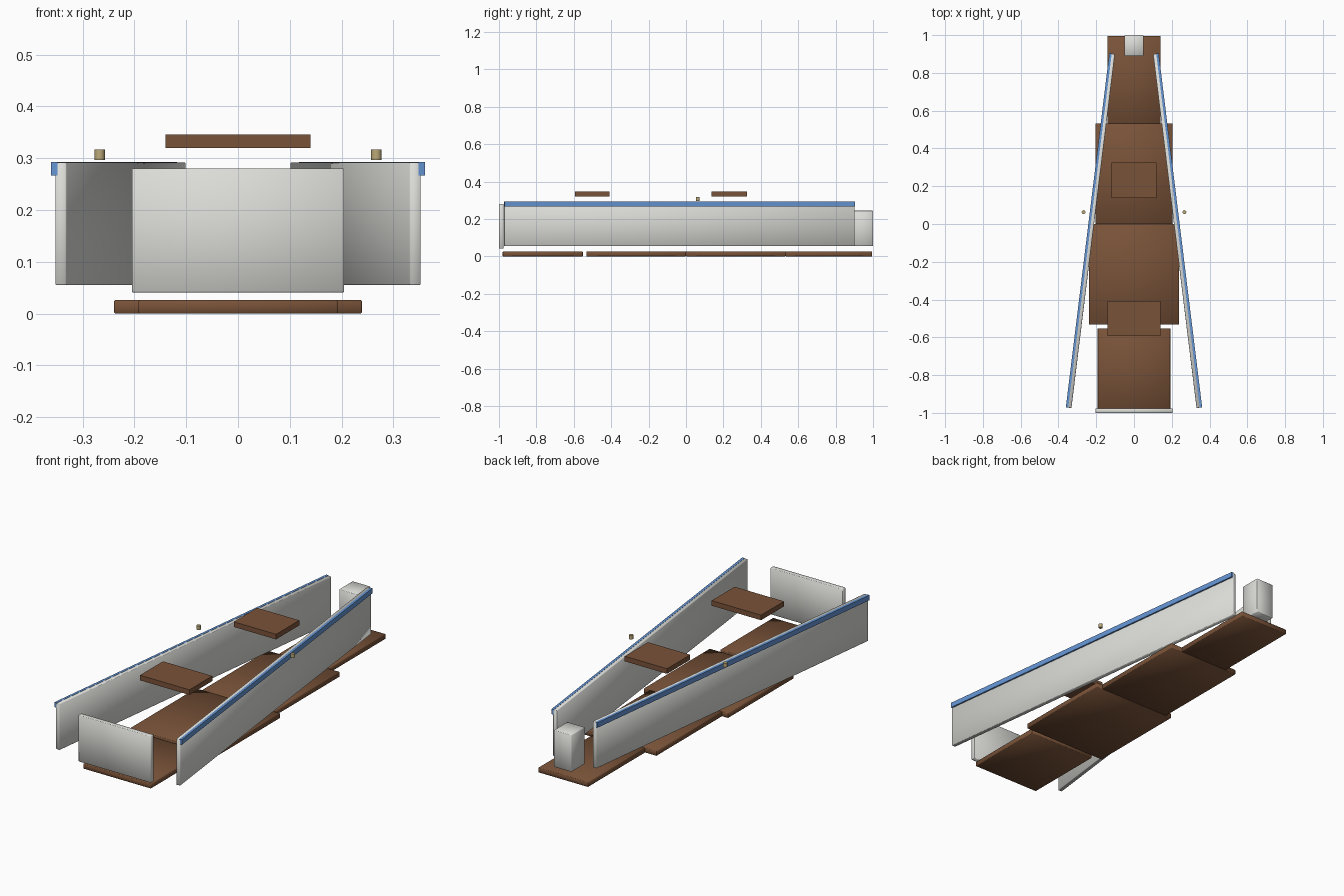
import bpy, math
from mathutils import Vector

if "Cube" in bpy.data.objects:
    bpy.data.objects.remove(bpy.data.objects["Cube"])


def mat(name, rgb):
    m = bpy.data.materials.new(name)
    m.diffuse_color = (*rgb, 1)
    m.use_nodes = True
    m.node_tree.nodes["Principled BSDF"].inputs["Base Color"].default_value = m.diffuse_color
    return m


GREY = mat("hull off white", (0.72, 0.72, 0.69))
BROWN = mat("plank brown", (0.19, 0.085, 0.04))
BLUE = mat("rail blue", (0.13, 0.30, 0.65))
TAN = mat("pin brass", (0.50, 0.40, 0.19))


def box(name, lo, hi, m, rot=0.0, soft=0.0):
    """Box from its low to its high corner, turned about its own centre."""
    lo, hi = Vector(lo), Vector(hi)
    bpy.ops.mesh.primitive_cube_add(size=1, location=(lo + hi) / 2, rotation=(0, 0, rot))
    o = bpy.context.object
    o.name = name
    o.scale = hi - lo
    bpy.ops.object.transform_apply(location=False, rotation=False, scale=True)
    o.data.materials.append(m)
    if soft:
        bpy.ops.object.shade_smooth()
        b = o.modifiers.new("soft edge", "BEVEL")
        b.width, b.segments = soft, 1
    return o


# bottom planks, stern to bow: half width, y start, y end
planks = [(0.192, -0.98, -0.552), (0.239, -0.533, 0.0),
          (0.205, 0.0, 0.532), (0.141, 0.532, 0.995)]
for i, (w, y0, y1) in enumerate(planks):
    box(f"bottom_plank_{i + 1}", (-w, y0, 0), (w, y1, 0.026), BROWN, soft=0.002)

# transom at the front and stem block at the back
box("transom", (-0.205, -1.0, 0.041), (0.205, -0.976, 0.28), GREY, soft=0.002)
box("stem_block", (-0.05, 0.89, 0.055), (0.05, 1.0, 0.244), GREY, soft=0.002)

# thwarts
box("rear_seat", (-0.14, -0.594, 0.32), (0.14, -0.408, 0.346), BROWN)
box("forward_seat", (-0.12, 0.137, 0.32), (0.12, 0.325, 0.346), BROWN)

# converging side walls, rails along their outer top edge, oar pins
angle = math.radians(7)
cx, cy, half = 0.227, -0.036, 0.944
for s, side in ((-1, "left"), (1, "right")):
    box(f"side_wall_{side}", (s * cx - 0.011, cy - half, 0.055),
        (s * cx + 0.011, cy + half, 0.292), GREY, s * angle, 0.002)
    rx = s * (cx + 0.0125 * math.cos(angle))
    ry = cy + 0.0125 * math.sin(angle)
    box(f"gunwale_{side}", (rx - 0.0065, ry - half, 0.267),
        (rx + 0.0065, ry + half, 0.293), BLUE, s * angle)
    bpy.ops.mesh.primitive_cylinder_add(vertices=16, radius=0.01, depth=0.02,
                                        location=(s * 0.267, 0.063, 0.307))
    pin = bpy.context.object
    pin.name = f"oar_pin_{side}"
    pin.data.materials.append(TAN)
    bpy.ops.object.shade_smooth_by_angle()
